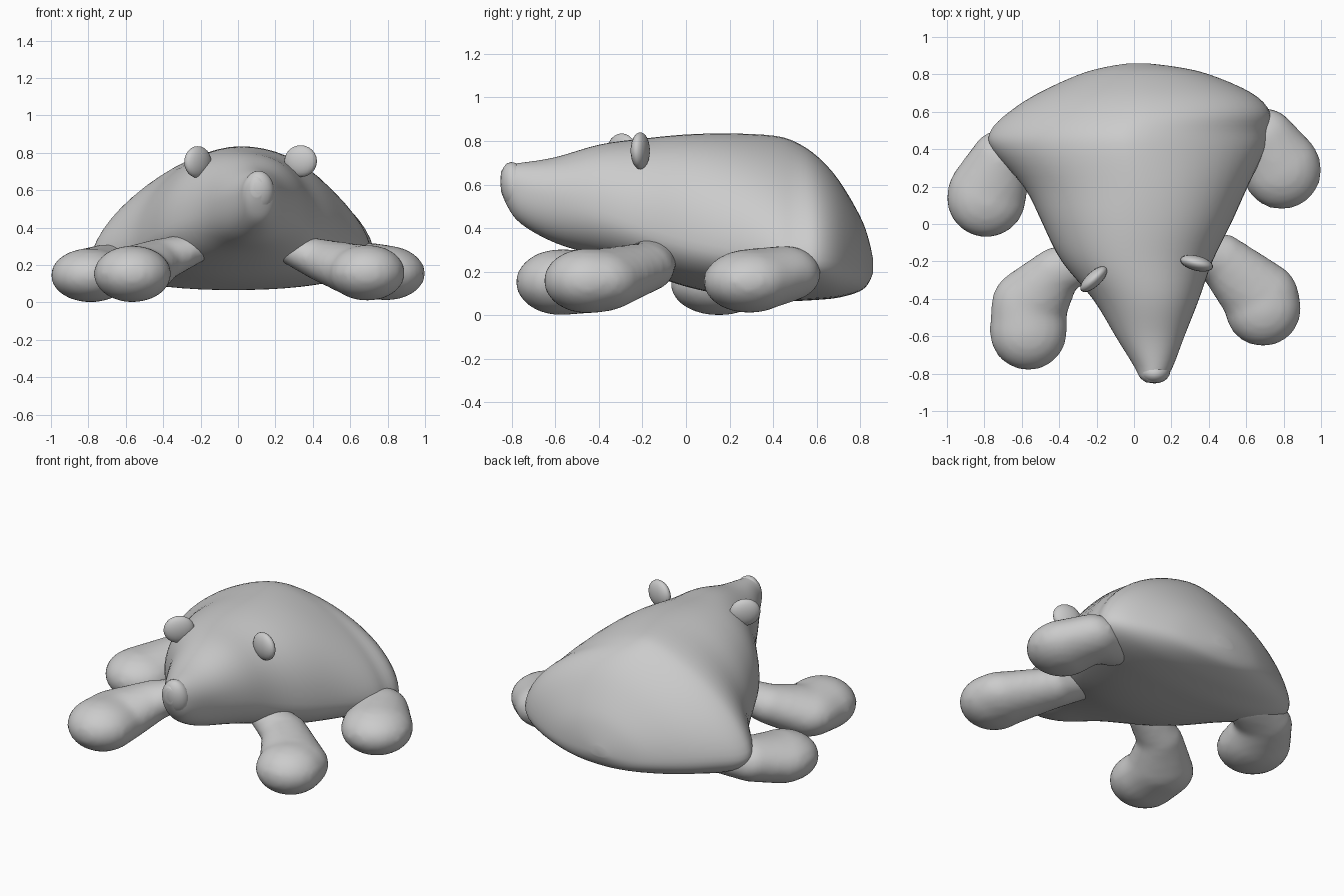
import bpy, bmesh, math
from mathutils import Matrix, Vector, Euler

if "Cube" in bpy.data.objects:
    bpy.data.objects.remove(bpy.data.objects["Cube"])


def make_object(name, bm):
    bmesh.ops.recalc_face_normals(bm, faces=bm.faces)
    me = bpy.data.meshes.new(name)
    bm.to_mesh(me)
    bm.free()
    ob = bpy.data.objects.new(name, me)
    bpy.context.collection.objects.link(ob)
    for p in me.polygons:
        p.use_smooth = True
    return ob


def soften(ob, iterations):
    sm = ob.modifiers.new("soften", 'SMOOTH')
    sm.factor = 0.5
    sm.iterations = iterations


def add_ellipsoid(bm, loc, radii, rot=(0, 0, 0), seg=20):
    m = Matrix.LocRotScale(Vector(loc), Euler(rot), Vector(radii))
    bmesh.ops.create_uvsphere(bm, u_segments=seg, v_segments=seg // 2 + 2, radius=1, matrix=m)


def catmull(a, b, c, d, t):
    return [0.5 * (2 * q + (r - p) * t + (2 * p - 5 * q + 4 * r - s) * t * t
                   + (3 * q - p - 3 * r + s) * t ** 3) for p, q, r, s in zip(a, b, c, d)]


# Body sections: y, centre x, half width, top, bottom, widest height, roundness
SECTIONS = [
    (-0.85, .10, .03, .66, .57, .62, 2.0),
    (-0.82, .10, .07, .69, .50, .60, 2.0),
    (-0.76, .105, .105, .70, .42, .57, 2.0),
    (-0.60, .085, .185, .725, .33, .54, 2.05),
    (-0.40, .065, .285, .785, .27, .48, 2.1),
    (-0.20, .015, .405, .812, .20, .40, 2.1),
    (0.00, .015, .505, .832, .13, .34, 2.05),
    (0.20, .01, .60, .837, .09, .30, 1.85),
    (0.40, -.03, .735, .828, .07, .27, 1.6),
    (0.50, -.025, .745, .80, .065, .25, 1.58),
    (0.60, .03, .70, .735, .07, .25, 1.65),
    (0.70, .06, .575, .625, .08, .24, 1.75),
    (0.80, .055, .35, .455, .11, .22, 1.9),
    (0.84, .04, .19, .345, .15, .22, 2.0),
    (0.86, .02, .04, .25, .20, .22, 2.0),
]


def make_body(sides=56, steps=4):
    bm = bmesh.new()
    rows = []
    n = len(SECTIONS)
    for i in range(n - 1):
        quad = [SECTIONS[min(max(i + k, 0), n - 1)] for k in (-1, 0, 1, 2)]
        rows += [catmull(*quad, k / steps) for k in range(steps)]
    rows.append(SECTIONS[-1])
    rings = []
    for y, cx, w, top, bot, mid, p in rows:
        ring = []
        for k in range(sides):
            a = 2 * math.pi * k / sides
            c, s = math.cos(a), math.sin(a)
            lean = 0.08 if c > 0 else -0.08      # right flank is a little fuller
            e = 2 / (p + lean if s >= 0 else 2.2)
            x = cx + w * math.copysign(abs(c) ** e, c)
            h = abs(s) ** e
            z = mid + (top - mid) * h if s >= 0 else mid - (mid - bot) * h
            ring.append(bm.verts.new((x, y, z)))
        rings.append(ring)
    for r0, r1 in zip(rings, rings[1:]):
        for k in range(sides):
            j = (k + 1) % sides
            bm.faces.new((r0[k], r0[j], r1[j], r1[k]))
    bm.faces.new(rings[0])
    bm.faces.new(rings[-1])
    soften(make_object("body", bm), 5)


# Stuffed legs: ellipsoids swept along a path, fused and softened
def make_leg(name, path, steps=5):
    bm = bmesh.new()
    for a, b in zip(path, path[1:]):
        for k in range(steps + 1):
            x, y, z, r, h = (p + (q - p) * k / steps for p, q in zip(a, b))
            add_ellipsoid(bm, (x, y, z), (r, r, h))
    ob = make_object(name, bm)
    rm = ob.modifiers.new("fuse", 'REMESH')
    rm.mode = 'VOXEL'
    rm.voxel_size = 0.022
    rm.use_smooth_shade = True
    soften(ob, 4)


make_body()

make_leg("front_leg_left", [(-.24, -.18, .29, .11, .08), (-.42, -.26, .225, .135, .115),
                            (-.56, -.44, .155, .205, .145), (-.565, -.575, .152, .208, .152)])
make_leg("front_leg_right", [(.30, -.14, .28, .11, .08), (.47, -.19, .22, .14, .115),
                             (.68, -.40, .16, .205, .145), (.69, -.45, .158, .205, .15)])
make_leg("back_leg_left", [(-.54, .42, .20, .14, .11), (-.71, .34, .18, .165, .13),
                           (-.785, .16, .145, .213, .145), (-.79, .14, .145, .213, .145)])
make_leg("back_leg_right", [(.54, .44, .20, .14, .11), (.70, .45, .19, .17, .13),
                            (.785, .30, .16, .213, .145), (.79, .29, .155, .213, .145)])

# Ears: upright flattened discs, slightly turned
for name, loc, turn, w in (("ear_left", (-.215, -.295, .75), .75, .092),
                           ("ear_right", (.335, -.21, .755), -.25, .09)):
    bm = bmesh.new()
    add_ellipsoid(bm, loc, (w, .04, .085), (0, 0, turn))
    make_object(name, bm)

# Nose pad, nearly flush with the snout tip
bm = bmesh.new()
add_ellipsoid(bm, (.11, -.785, .59), (.085, .065, .115), (.2, 0, 0))
make_object("nose", bm)
